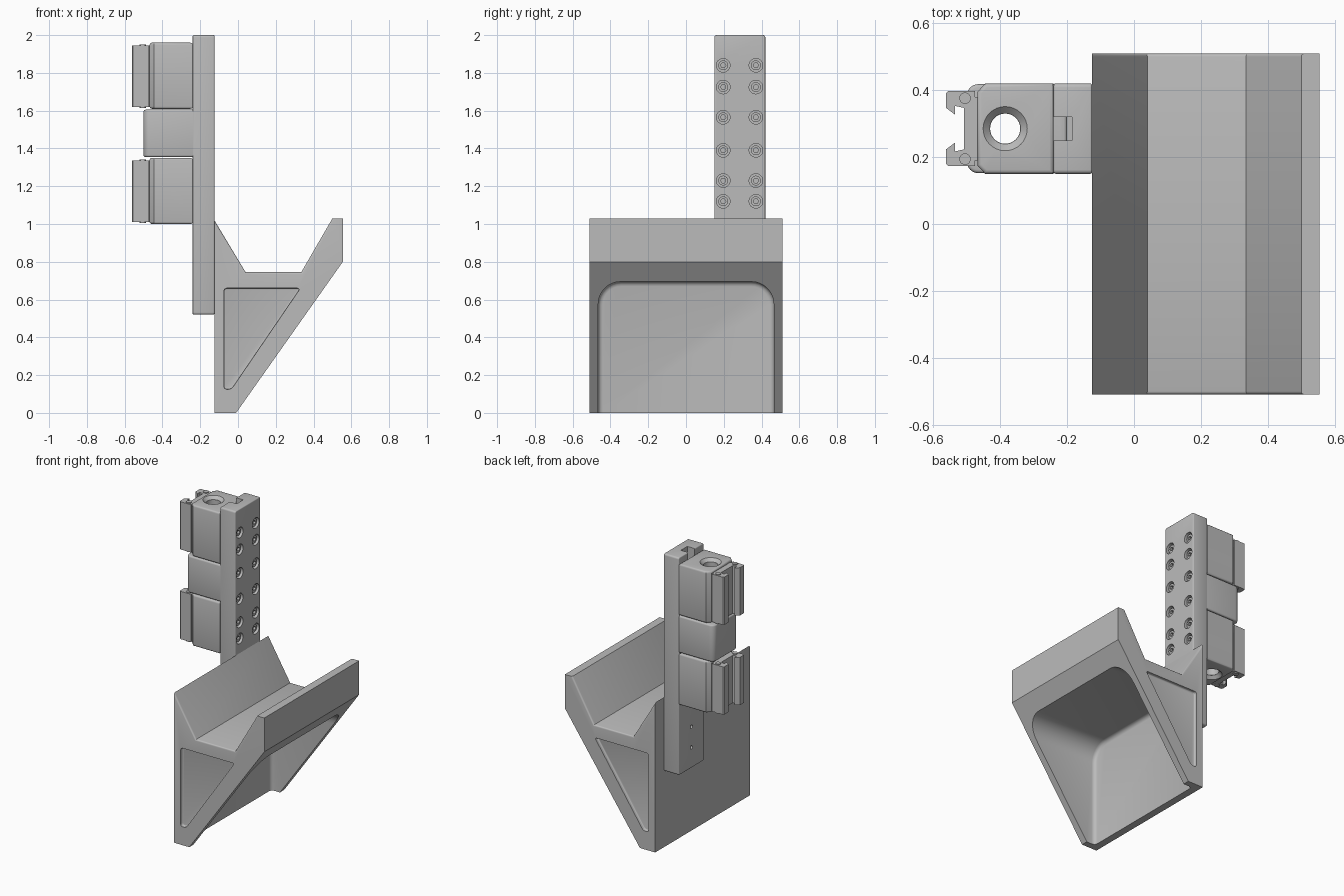
import bpy, bmesh, math
from mathutils import Matrix, Vector

cube = bpy.data.objects.get("Cube")
if cube:
    bpy.data.objects.remove(cube, do_unlink=True)

grey = bpy.data.materials.new("plain grey")
grey.use_nodes = True
GREY = (0.5, 0.5, 0.5, 1)
grey.diffuse_color = GREY
grey.node_tree.nodes["Principled BSDF"].inputs["Base Color"].default_value = GREY

MID = 0.285  # y centre of the rail and everything mounted on it


def finish(name, bm):
    bmesh.ops.recalc_face_normals(bm, faces=bm.faces[:])
    mesh = bpy.data.meshes.new(name)
    bm.to_mesh(mesh)
    bm.free()
    mesh.materials.append(grey)
    obj = bpy.data.objects.new(name, mesh)
    bpy.context.collection.objects.link(obj)
    return obj


def bevel(bm, edges, width, segments=4):
    bmesh.ops.bevel(bm, geom=edges, offset=width, segments=segments,
                    profile=0.5, affect='EDGES', clamp_overlap=True)


def prism(name, points, axis, lo, hi, corner=0, cap=0, caps=(), rule=None, segments=4):
    """Extrude a 2D profile along an axis, rounding its corners and cap rims."""
    bm = bmesh.new()
    verts = []
    for a, b in points:
        co = [a, b]
        co.insert(axis, lo)
        verts.append(bm.verts.new(co))
    face = bm.faces.new(verts)
    new = bmesh.ops.extrude_face_region(bm, geom=[face])["geom"]
    shift = Vector([hi - lo if i == axis else 0 for i in range(3)])
    bmesh.ops.translate(bm, vec=shift, verts=[v for v in new if isinstance(v, bmesh.types.BMVert)])
    bmesh.ops.recalc_face_normals(bm, faces=bm.faces[:])
    if corner:
        bevel(bm, [e for e in bm.edges
                   if abs(e.verts[0].co[axis] - e.verts[1].co[axis]) > 1e-4], corner, segments)
    if cap:
        bevel(bm, [e for e in bm.edges
                   if any(all(abs(v.co[axis] - c) < 1e-5 for v in e.verts) for c in caps)
                   and (rule is None or rule(e))], cap, 3)
    return finish(name, bm)


def rect(a0, a1, b0, b1):
    return [(a0, b0), (a1, b0), (a1, b1), (a0, b1)]


def cylinders(name, items, axis, sides=24):
    """Several cylinders or cones in one mesh: (centre, radius1, radius2, length)."""
    bm = bmesh.new()
    turn = Matrix.Rotation(math.pi / 2, 4, 'Y') if axis == 0 else Matrix()
    for centre, r1, r2, length in items:
        bmesh.ops.create_cone(bm, cap_ends=True, segments=sides, radius1=r1, radius2=r2,
                              depth=length, matrix=Matrix.Translation(centre) @ turn)
    return finish(name, bm)


def cut(target, cutter):
    cutter.hide_render = True
    mod = target.modifiers.new("cut", 'BOOLEAN')
    mod.operation, mod.solver, mod.object = 'DIFFERENCE', 'EXACT', cutter
    bpy.context.view_layer.objects.active = target
    bpy.ops.object.modifier_apply(modifier=mod.name)
    bpy.data.objects.remove(cutter, do_unlink=True)


# Cradle bracket with a trough seat and a sloping underside
bracket = prism("cradle_bracket",
                [(-0.125, 0), (-0.01, 0), (0.555, 0.8), (0.555, 1.03), (0.5, 1.03),
                 (0.335, 0.745), (0.04, 0.745), (-0.125, 1.02)],
                1, -0.51, 0.51, cap=0.01, caps=(-0.51, 0.51),
                rule=lambda e: all(v.co.z > 0.7 and v.co.x < 0.51 for v in e.verts)
                and abs(e.verts[0].co.x - e.verts[1].co.x) > 0.01)

# Hollow under the seat
cut(bracket, prism("hollow", rect(-0.465, 0.465, -0.4, 0.695), 0, -0.075, 0.9,
                   corner=0.12, cap=0.025, caps=(-0.075,), segments=8))

# Shallow triangular recess on each end
for side in (-1, 1):
    cut(bracket, prism("end_recess",
                       [(-0.075, 0.125), (-0.035, 0.125), (0.33, 0.66), (-0.075, 0.66)],
                       1, side * 0.49, side * 0.6,
                       corner=0.016, cap=0.012, caps=(side * 0.49,)))

# Upright rail, with a key slot in its top
rail = prism("upright_rail", rect(0.15, 0.42, 0.52, 2.0), 0, -0.24, -0.125,
             corner=0.012, cap=0.006, caps=(-0.24, -0.125))
cut(rail, prism("key_slot", rect(-0.3, -0.185, MID - 0.035, MID + 0.035), 2, 1.05, 2.1))

# Counterbored socket screws in two columns
spots = [(y, z) for z in (1.84, 1.725, 1.565, 1.39, 1.23, 1.12) for y in (0.197, 0.37)]
cut(rail, cylinders("counterbores", [((-0.125, y, z), 0.036, 0.036, 0.06) for y, z in spots], 0))
cut(rail, cylinders("dowel_holes", [((-0.24, MID, z), 0.012, 0.012, 0.06) for z in (0.66, 0.8)], 0))
screws = cylinders("socket_screws", [((-0.15, y, z), 0.026, 0.026, 0.028) for y, z in spots], 0)
cut(screws, cylinders("hex_sockets", [((-0.136, y, z), 0.014, 0.014, 0.03) for y, z in spots], 0, 6))


def bore(block, lo, hi):
    """Vertical through hole with a countersink at both ends."""
    x = -0.385
    cut(block, cylinders("bore", [((x, MID, (lo + hi) / 2), 0.045, 0.045, 1)], 2, 32))
    cut(block, cylinders("sinks", [((x, MID, lo), 0.086, 0.046, 0.04),
                                   ((x, MID, hi), 0.046, 0.086, 0.04)], 2, 32))


# Upper and lower clamp blocks, each with a channel clip on its outer face
half = [(-0.475, 0.112), (-0.555, 0.112), (-0.562, 0.105), (-0.562, 0.062),
        (-0.535, 0.042), (-0.535, 0.068), (-0.508, 0.062)]
clip_profile = [(x, MID + y) for x, y in half] + [(x, MID - y) for x, y in reversed(half)]
for label, lo in (("upper", 1.61), ("lower", 1.0)):
    hi = lo + 0.35
    block = prism(label + "_clamp_block",
                  [(-0.24, 0.15), (-0.445, 0.15), (-0.468, 0.175),
                   (-0.468, 0.395), (-0.445, 0.42), (-0.24, 0.42)],
                  2, lo, hi, cap=0.012, caps=(lo, hi))
    bore(block, lo, hi)
    base = lo + 0.01
    top = lo + 0.335
    prism(label + "_channel_clip", clip_profile, 2, base, top)
    prism(label + "_clip_pad", rect(-0.48, -0.465, 0.19, 0.38), 2, base, top)
    # Pin heads on both ends of the clip
    cylinders(label + "_clip_pins",
              [((-0.505, MID + s * 0.091, z), 0.017, 0.017, 0.012)
               for s in (-1, 1) for z in (base, top)], 2)

# Rounded middle block
middle = prism("middle_block", rect(-0.5, -0.2, 0.152, 0.418), 2, 1.355, 1.605,
               corner=0.035, cap=0.01, caps=(1.355, 1.605), segments=6)
bore(middle, 1.355, 1.605)

# Smooth the rounded areas, keep hard edges
bpy.ops.object.select_all(action='DESELECT')
for obj in bpy.context.scene.objects:
    if obj.type == 'MESH':
        obj.select_set(True)
        bpy.context.view_layer.objects.active = obj
bpy.ops.object.shade_smooth_by_angle(angle=math.radians(32))
